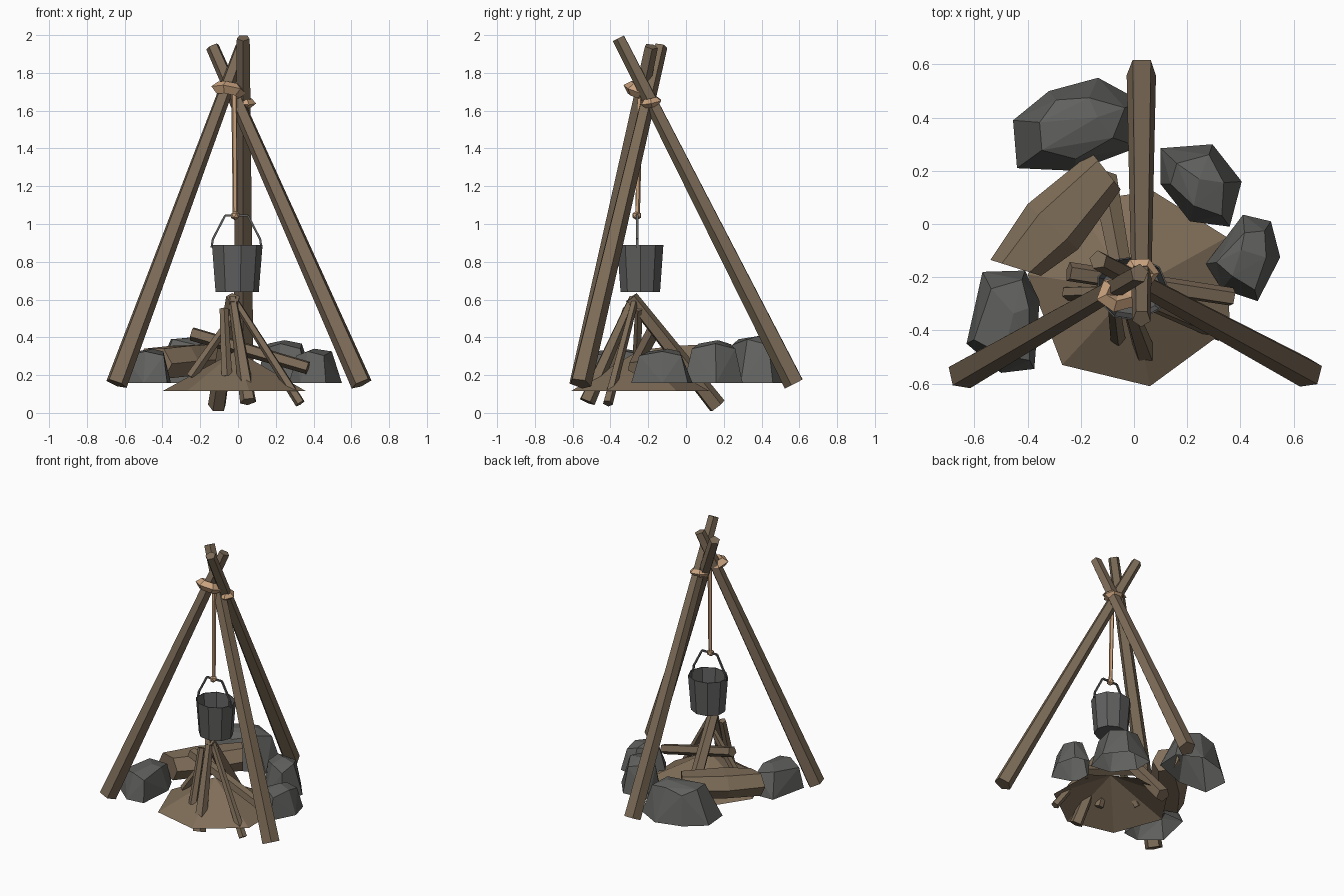
import bpy, bmesh, math
from mathutils import Vector, Matrix

if "Cube" in bpy.data.objects:
    bpy.data.objects.remove(bpy.data.objects["Cube"])


def mat(name, rgb):
    m = bpy.data.materials.new(name)
    m.diffuse_color = (*rgb, 1)
    m.use_nodes = True
    m.node_tree.nodes["Principled BSDF"].inputs["Base Color"].default_value = m.diffuse_color
    return m


WOOD = mat("brown_wood", (0.2, 0.146, 0.095))
EARTH = mat("light_brown", (0.215, 0.156, 0.1))
ROPE = mat("tan_rope", (0.58, 0.36, 0.21))
STONE = mat("grey_stone", (0.117, 0.119, 0.112))
IRON = mat("dark_iron", (0.112, 0.115, 0.11))


def finish(name, bm, material):
    bmesh.ops.recalc_face_normals(bm, faces=bm.faces)
    me = bpy.data.meshes.new(name)
    bm.to_mesh(me)
    bm.free()
    me.materials.append(material)
    ob = bpy.data.objects.new(name, me)
    bpy.context.collection.objects.link(ob)
    return ob


def add_prism(bm, a, b, r1, r2, sides=5, turn=0.3):
    """Tapered flat-sided rod from a to b."""
    a, b = Vector(a), Vector(b)
    d = b - a
    m = Matrix.Translation((a + b) / 2) @ d.to_track_quat('Z', 'Y').to_matrix().to_4x4() \
        @ Matrix.Rotation(turn, 4, 'Z')
    bmesh.ops.create_cone(bm, cap_ends=True, segments=sides, radius1=r1, radius2=r2,
                          depth=d.length, matrix=m)


def rod(name, a, b, r1, r2, material, sides=5, turn=0.3):
    bm = bmesh.new()
    add_prism(bm, a, b, r1, r2, sides, turn)
    return finish(name, bm, material)


# Tripod legs
rod("left_leg", (-0.645, -0.565, 0.155), (0.02, -0.185, 1.94), 0.06, 0.037, WOOD)
rod("right_leg", (0.655, -0.56, 0.155), (-0.135, -0.135, 1.94), 0.06, 0.037, WOOD, 5, 0.9)
rod("back_leg", (0.028, 0.575, 0.155), (0.028, -0.355, 1.985), 0.058, 0.036, WOOD, 5, 0.6)


# Rope lashings around the crossing
def lashing(name, center, rx, ry, tube, rot, sides=6):
    bm = bmesh.new()
    rings = []
    for i in range(sides):
        t = 2 * math.pi * i / sides
        c, s = math.cos(t), math.sin(t)
        rings.append([bm.verts.new(((rx + tube * p) * c, (ry + tube * p) * s, tube * q))
                      for p, q in ((1, 0), (0, 1), (-1, 0), (0, -1))])
    for i in range(sides):
        r, n = rings[i], rings[(i + 1) % sides]
        for k in range(4):
            bm.faces.new((r[k], r[(k + 1) % 4], n[(k + 1) % 4], n[k]))
    m = Matrix.Translation(center)
    for ang, ax in zip(rot, 'XYZ'):
        m = m @ Matrix.Rotation(ang, 4, ax)
    bm.transform(m)
    return finish(name, bm, ROPE)


lashing("front_lashing", (-0.05, -0.26, 1.71), 0.062, 0.04, 0.034, (-0.3, 0.12, 0.3))
lashing("back_lashing", (0.022, -0.185, 1.645), 0.05, 0.038, 0.024, (0.2, 0.1, 0))

# Hanging rope with knot
rod("hanging_rope", (-0.015, -0.257, 1.03), (-0.02, -0.245, 1.69), 0.013, 0.016, ROPE)
bm = bmesh.new()
bmesh.ops.create_icosphere(bm, subdivisions=1, radius=0.026,
                           matrix=Matrix.Translation((-0.015, -0.26, 1.045)))
finish("rope_knot", bm, ROPE)

# Cooking pot: outer wall, rim, inner wall
PX, PY = -0.008, -0.242
bm = bmesh.new()
N = 9
rings = []
for r, z in ((0.118, 0.64), (0.138, 0.888), (0.132, 0.888), (0.112, 0.648)):
    rings.append([bm.verts.new((PX + r * math.cos(2 * math.pi * i / N),
                                PY + 0.9 * r * math.sin(2 * math.pi * i / N), z))
                  for i in range(N)])
for a, b in zip(rings, rings[1:]):
    for i in range(N):
        j = (i + 1) % N
        bm.faces.new((a[i], a[j], b[j], b[i]))
bm.faces.new(rings[0])
bm.faces.new(rings[-1])
finish("pot", bm, IRON)

# Pot handle, a bent strip
path = [(-0.132, 0.875), (-0.125, 0.92), (-0.06, 1.045), (0.06, 1.045), (0.125, 0.92), (0.132, 0.875)]
bm = bmesh.new()
for (x1, z1), (x2, z2) in zip(path, path[1:]):
    add_prism(bm, (PX + x1, -0.258, z1), (PX + x2, -0.258, z2), 0.008, 0.008, 4, math.pi / 4)
finish("pot_handle", bm, IRON)

# Low mound under the fire, open below
outline = [(-0.40, -0.19), (-0.27, -0.53), (0.06, -0.61), (0.36, -0.39),
           (0.35, -0.05), (0.07, 0.125), (-0.22, 0.08)]
bm = bmesh.new()
base = [bm.verts.new((x, y, 0.115)) for x, y in outline]
apex = bm.verts.new((-0.01, -0.25, 0.33))
for i, v in enumerate(base):
    bm.faces.new((v, base[(i + 1) % len(base)], apex))
finish("ash_mound", bm, EARTH)

# Firewood sticks leaning together
sticks = [
    ((-0.11, 0.165, 0.035), (-0.025, -0.29, 0.61), 0.05, 0.038),
    ((0.055, -0.525, 0.06), (-0.03, -0.28, 0.61), 0.045, 0.024),
    ((0.33, -0.415, 0.05), (-0.02, -0.27, 0.60), 0.028, 0.02),
    ((-0.06, -0.43, 0.19), (-0.075, -0.31, 0.55), 0.03, 0.024),
    ((-0.25, -0.26, 0.19), (0.0, -0.25, 0.55), 0.028, 0.02),
    ((-0.245, -0.18, 0.42), (0.37, -0.275, 0.24), 0.038, 0.036),
]
for i, (a, b, r1, r2) in enumerate(sticks):
    rod(f"firewood_stick_{i + 1}", a, b, r1, r2, WOOD, 5, 0.4 * i)

# Thick bent log lying behind the mound, six-sided cross-section
bm = bmesh.new()
rings = []
for centre, half in (((-0.445, -0.165, 0.26), (0.095, -0.03)),
                     ((-0.305, -0.01, 0.275), (0.095, -0.085)),
                     ((-0.105, 0.2, 0.285), (0.055, -0.07))):
    rings.append([bm.verts.new(Vector(centre) + Vector((half[0] * c, half[1] * c, 0.08 * s)))
                  for c, s in ((1, 0), (0.55, 1), (-0.55, 1), (-1, 0), (-0.55, -1), (0.55, -1))])
for a, b in zip(rings, rings[1:]):
    for i in range(6):
        j = (i + 1) % 6
        bm.faces.new((a[i], a[j], b[j], b[i]))
bm.faces.new(rings[0])
bm.faces.new(rings[-1])
finish("large_log", bm, EARTH)


# Stones: hull of a base outline, a shoulder and a top, open underneath
def stone(name, pts, top, peak, shrink=0.62):
    bm = bmesh.new()
    cx = sum(p[0] for p in pts) / len(pts)
    cy = sum(p[1] for p in pts) / len(pts)
    z0 = 0.158
    for i, (x, y) in enumerate(pts):
        bm.verts.new((x, y, z0))
        k = shrink + (0.12 if i % 2 else -0.04)
        bm.verts.new((cx + (x - cx) * k, cy + (y - cy) * k,
                      z0 + (top - z0) * (0.8 if i % 2 else 0.92)))
    bm.verts.new((cx + peak[0], cy + peak[1], top))
    bmesh.ops.convex_hull(bm, input=bm.verts)
    bmesh.ops.recalc_face_normals(bm, faces=bm.faces)
    under = [f for f in bm.faces if all(v.co.z < z0 + 0.001 for v in f.verts)]
    bmesh.ops.delete(bm, geom=under, context='FACES')
    return finish(name, bm, STONE)


stone("back_stone", [(-0.455, 0.39), (-0.32, 0.50), (-0.135, 0.55), (0.03, 0.46),
                     (0.02, 0.29), (-0.22, 0.20), (-0.44, 0.21)], 0.41, (0.08, 0.03))
stone("right_back_stone", [(0.10, 0.285), (0.295, 0.30), (0.405, 0.16),
                           (0.36, -0.01), (0.21, 0.01), (0.10, 0.15)], 0.385, (0, 0.02))
stone("right_stone", [(0.41, 0.035), (0.515, 0.01), (0.55, -0.125),
                      (0.465, -0.29), (0.33, -0.245), (0.27, -0.15)], 0.34, (-0.02, 0.03))
stone("left_stone", [(-0.57, -0.18), (-0.41, -0.175), (-0.355, -0.29),
                     (-0.375, -0.545), (-0.50, -0.56), (-0.63, -0.45)], 0.34, (0.02, 0.03), 0.7)
